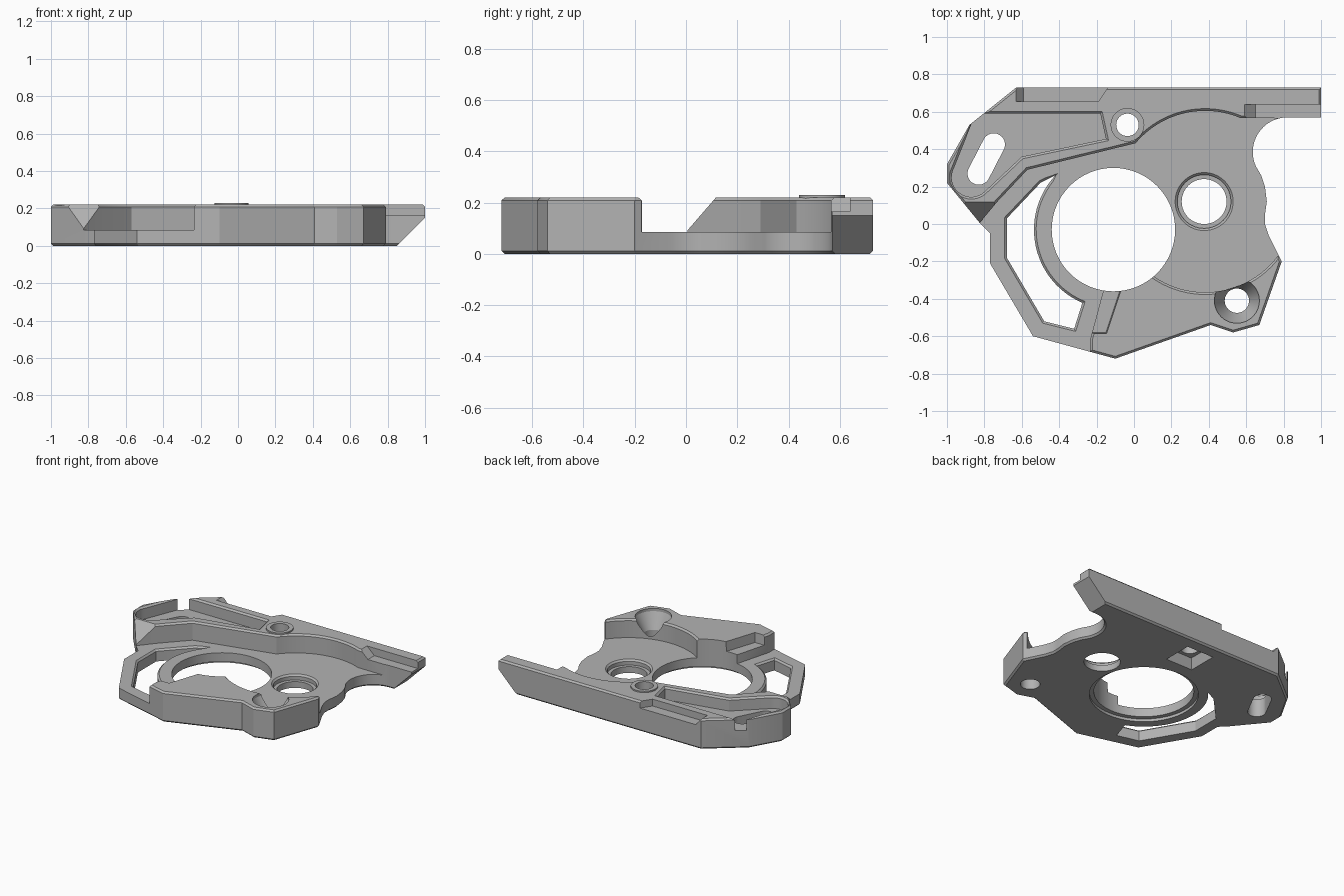
import bpy, bmesh, math
from mathutils import Vector

if "Cube" in bpy.data.objects:
    bpy.data.objects.remove(bpy.data.objects["Cube"])

TOP, FLOOR = 0.22, 0.085

grey = bpy.data.materials.new("plain grey")
grey.use_nodes = True
grey.diffuse_color = (0.45, 0.45, 0.45, 1)
grey.node_tree.nodes["Principled BSDF"].inputs["Base Color"].default_value = grey.diffuse_color


def arc(cx, cy, r, a0, a1, n=24):
    return [(cx + r * math.cos(math.radians(a0 + (a1 - a0) * i / n)),
             cy + r * math.sin(math.radians(a0 + (a1 - a0) * i / n))) for i in range(n + 1)]


def circle(cx, cy, r, n=64):
    return arc(cx, cy, r, 0, 360, n)[:-1]


def grow(pts, d):
    """Offset a counterclockwise outline outwards with mitred corners."""
    out = []
    for i, p in enumerate(pts):
        p = Vector(p)
        a = (p - Vector(pts[i - 1])).normalized()
        b = (Vector(pts[(i + 1) % len(pts)]) - p).normalized()
        na, nb = Vector((a.y, -a.x)), Vector((b.y, -b.x))
        out.append(p + (na + nb) * (d / max(0.3, 1 + na.dot(nb))))
    return out


def loft(name, rings):
    """Closed solid through matching rings, counterclockwise about the loft direction."""
    bm = bmesh.new()
    loops = [[bm.verts.new(p) for p in ring] for ring in rings]
    n = len(loops[0])
    bm.faces.new(loops[0][::-1])
    bm.faces.new(loops[-1])
    for low, high in zip(loops, loops[1:]):
        for i in range(n):
            j = (i + 1) % n
            bm.faces.new((low[i], low[j], high[j], high[i]))
    mesh = bpy.data.meshes.new(name)
    bm.to_mesh(mesh)
    bm.free()
    mesh.materials.append(grey)
    ob = bpy.data.objects.new(name, mesh)
    bpy.context.collection.objects.link(ob)
    return ob


def prism(name, pts, levels):
    """Upright solid; levels are (height, outward offset)."""
    return loft(name, [[(p[0], p[1], z) for p in grow(pts, d)] for z, d in levels])


def modify(ob, cutter, operation="DIFFERENCE"):
    mod = ob.modifiers.new("cut", "BOOLEAN")
    mod.operation, mod.solver, mod.object = operation, "EXACT", cutter
    bpy.context.view_layer.objects.active = ob
    bpy.ops.object.modifier_apply(modifier=mod.name)
    bpy.data.objects.remove(cutter)


# Full-height body with chamfered rims
outline = [(-0.10, -0.72), (0.41, -0.54), (0.53, -0.58), (0.67, -0.54), (0.79, -0.20),
           (0.72, -0.06), (0.70, 0.0), (0.70, 0.05), (0.71, 0.12), (0.70, 0.20), (0.68, 0.26)]
outline += arc(0.82, 0.385, 0.185, 205, 90, 16)
outline += [(1, 0.57), (1, 0.73), (-0.63, 0.73), (-0.88, 0.53), (-1, 0.32), (-1, 0.22),
            (-0.82, 0), (-0.77, -0.05), (-0.77, -0.21), (-0.54, -0.60)]
body = prism("mounting_plate", outline,
             [(0, -0.012), (0.012, 0), (TOP - 0.012, 0), (TOP, -0.012)])

# Lowered floor around the two large holes and the left arm
pocket = [(-1.1, 0), (-1.1, -0.9), (-0.235, -0.9), (-0.235, -0.62), (-0.165, -0.36), (-0.05, -0.2)]
pocket += arc(0.38, 0.12, 0.485, -128, -37)
pocket += [(0.95, -0.2), (0.95, 0.45), (0.82, 0.565)]
pocket += arc(0.38, 0.12, 0.485, 67, 140)
pocket += [(-0.57, 0.29), (-0.73, 0.12), (-0.83, 0)]
flare = [(TOP - 0.012, 0), (TOP + 0.01, 0.022)]
modify(body, prism("pocket_cutter", pocket, [(FLOOR, 0)] + flare))

# Sloped nose at the end of the raised left wall
nose = [(-0.05, FLOOR), (0, FLOOR), (0.14, 0.247), (-0.05, 0.247)]
modify(body, loft("nose_cutter", [[(x, y, z) for y, z in nose] for x in (-1.1, -0.7)]))

# Shelf on the left flank of the front block
shelf = [(-0.30, -0.58), (-0.15, -0.58), (-0.07, -0.34), (-0.2, -0.34)]
modify(body, prism("shelf_cutter", shelf, [(0.15, 0), (0.3, 0.01)]))

# Shallow recess with rounded corners round the slot
recess = arc(-0.80, 0.52, 0.07, 90, 150, 6) + arc(-0.87, 0.25, 0.105, 150, 310, 14)
recess += [(-0.60, 0.36), (-0.15, 0.455), (-0.18, 0.59)]
modify(body, prism("recess_cutter", recess, [(0.13, 0)] + flare))

# Window in the left arm, following the ring of the motor opening
window = arc(-0.11, -0.03, 0.425, 247, 137)
window += [(-0.50, 0.22), (-0.68, 0.03), (-0.68, -0.18), (-0.48, -0.52), (-0.32, -0.56)]
modify(body, prism("window_cutter", window,
                   [(-0.1, 0), (FLOOR - 0.012, 0), (FLOOR + 0.01, 0.022)]))

# Slanted far end of the rail, its front groove and the rear notch
end = [(0.83, -0.02), (1.01, 0.16), (1.1, 0.16), (1.1, -0.02)]
groove = [(0.58, 0.23), (1.1, 0.23), (1.1, 0.165), (0.65, 0.165)]
for name, profile, y0, y1 in (("rail_end_cutter", end, 0.5, 0.8),
                              ("rail_groove_cutter", groove, 0.5, 0.64)):
    modify(body, loft(name, [[(x, y, z) for x, z in profile] for y in (y0, y1)]))
notch = [(-0.63, 0.655), (-0.19, 0.655), (-0.12, 0.76), (-0.63, 0.76)]
modify(body, loft("notch_cutter", [[(x + (s if x < -0.5 else 0), y, z) for x, y in notch]
                                   for z, s in ((0.17, 0.04), (0.23, -0.01))]))

# Low boss round the rear screw hole
modify(body, prism("screw_boss", circle(-0.035, 0.53, 0.09, 40), [(0.1, 0), (0.23, 0)]), "UNION")

# Round openings, each with its own stepped or flared section
holes = [
    ("motor_hole", (-0.11, -0.03), 0.33,
     [(-0.1, 0.03), (0.02, 0.03), (0.021, 0), (0.4, 0)]),
    ("bearing_hole", (0.375, 0.12), 0.12,
     [(-0.1, 0), (0.045, 0), (0.046, 0.023), (FLOOR - 0.012, 0.023), (FLOOR + 0.01, 0.045)]),
    ("front_screw_hole", (0.55, -0.41), 0.065,
     [(-0.1, 0), (0.09, 0), (0.2, 0.055), (0.3, 0.055)]),
    ("rear_screw_hole", (-0.035, 0.53), 0.06, [(-0.1, 0), (0.4, 0)]),
]
for name, (x, y), r, levels in holes:
    modify(body, prism(name, circle(x, y, r), levels))

# Slanted slot through the recess
tilt = math.degrees(math.atan2(0.155, 0.08))
slot = arc(-0.75, 0.425, 0.06, tilt - 90, tilt + 90, 16)
slot += arc(-0.83, 0.27, 0.06, tilt + 90, tilt + 270, 16)
modify(body, prism("slot_cutter", slot, [(-0.1, 0), (0.4, 0)]))

# Square nut seat on the underside
seat = [(-0.12, 0.445), (0.05, 0.445), (0.05, 0.615), (-0.12, 0.615)]
modify(body, prism("nut_seat_cutter", seat, [(-0.02, 0.03), (0.07, 0)]))

bpy.ops.object.select_all(action="DESELECT")
body.select_set(True)
bpy.context.view_layer.objects.active = body
bpy.ops.object.shade_smooth_by_angle(angle=math.radians(25))
